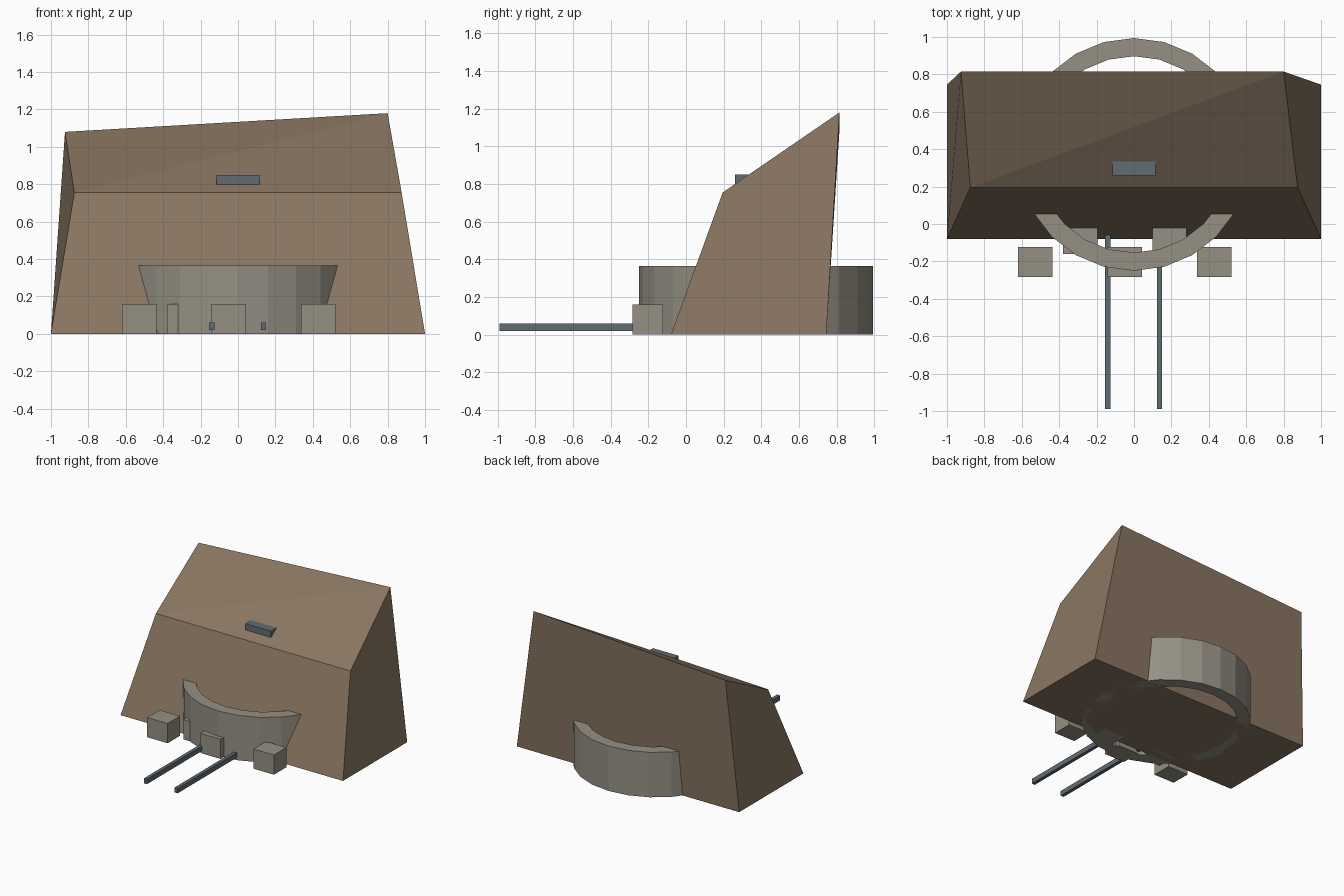
import bpy, bmesh, math

if "Cube" in bpy.data.objects:
    bpy.data.objects.remove(bpy.data.objects["Cube"])


def material(name, rgb):
    m = bpy.data.materials.new(name)
    m.diffuse_color = (*rgb, 1)
    m.use_nodes = True
    m.node_tree.nodes["Principled BSDF"].inputs["Base Color"].default_value = m.diffuse_color
    return m


rock = material("rock", (0.25, 0.18, 0.12))
concrete = material("concrete", (0.30, 0.28, 0.23))
steel = material("steel", (0.12, 0.15, 0.17))


def finish(name, bm, mat):
    bmesh.ops.recalc_face_normals(bm, faces=bm.faces)
    mesh = bpy.data.meshes.new(name)
    bm.to_mesh(mesh)
    bm.free()
    mesh.materials.append(mat)
    ob = bpy.data.objects.new(name, mesh)
    bpy.context.collection.objects.link(ob)
    return ob


def box(name, lo, hi, mat):
    bm = bmesh.new()
    bmesh.ops.create_cube(bm, size=1)
    for v in bm.verts:
        v.co = [(a + b) / 2 + c * (b - a) for a, b, c in zip(lo, hi, v.co)]
    return finish(name, bm, mat)


# Hillside: left and right side profiles bridged together
left = [(-1, -0.08, 0), (-0.875, 0.195, 0.755), (-0.925, 0.815, 1.08), (-1, 0.745, 0)]
right = [(1, -0.08, 0), (0.875, 0.195, 0.755), (0.80, 0.815, 1.18), (1, 0.745, 0)]
bm = bmesh.new()
L = [bm.verts.new(p) for p in left]
R = [bm.verts.new(p) for p in right]
bm.faces.new(L)
bm.faces.new(R)
for i in (0, 2, 3):
    j = (i + 1) % 4
    bm.faces.new((L[i], R[i], R[j], L[j]))
# the sloping top is folded along its diagonal
bm.faces.new((L[1], R[1], R[2]))
bm.faces.new((L[1], R[2], L[2]))
finish("hillside", bm, rock)

# Round wall: 24-sided ring running through the hill
bm = bmesh.new()
N, CY, H = 24, 0.372, 0.365
section = [(0.525, 0), (0.622, 0), (0.622, H), (0.525, H)]
rings = []
for i in range(N):
    a = 2 * math.pi * i / N
    rings.append([bm.verts.new((r * math.cos(a), CY + r * math.sin(a), z))
                  for r, z in section])
for i in range(N):
    a, b = rings[i], rings[(i + 1) % N]
    for k in range(4):
        m = (k + 1) % 4
        bm.faces.new((a[k], a[m], b[m], b[k]))
finish("round_wall", bm, concrete)

# Staggered row of blocks in front
for i in range(5):
    x = -0.527 + i * 0.239
    y = -0.08 if i % 2 else -0.203
    box(f"block_{i + 1}", (x - 0.092, y - 0.08, 0), (x + 0.092, y + 0.08, 0.16), concrete)

# Pair of long barrels
for side, x in (("left", -0.14), ("right", 0.137)):
    box(f"barrel_{side}", (x - 0.014, -0.99, 0.02), (x + 0.014, -0.06, 0.06), steel)

# Viewing slit on the slope
box("viewing_slit", (-0.115, 0.26, 0.795), (0.115, 0.35, 0.85), steel)
